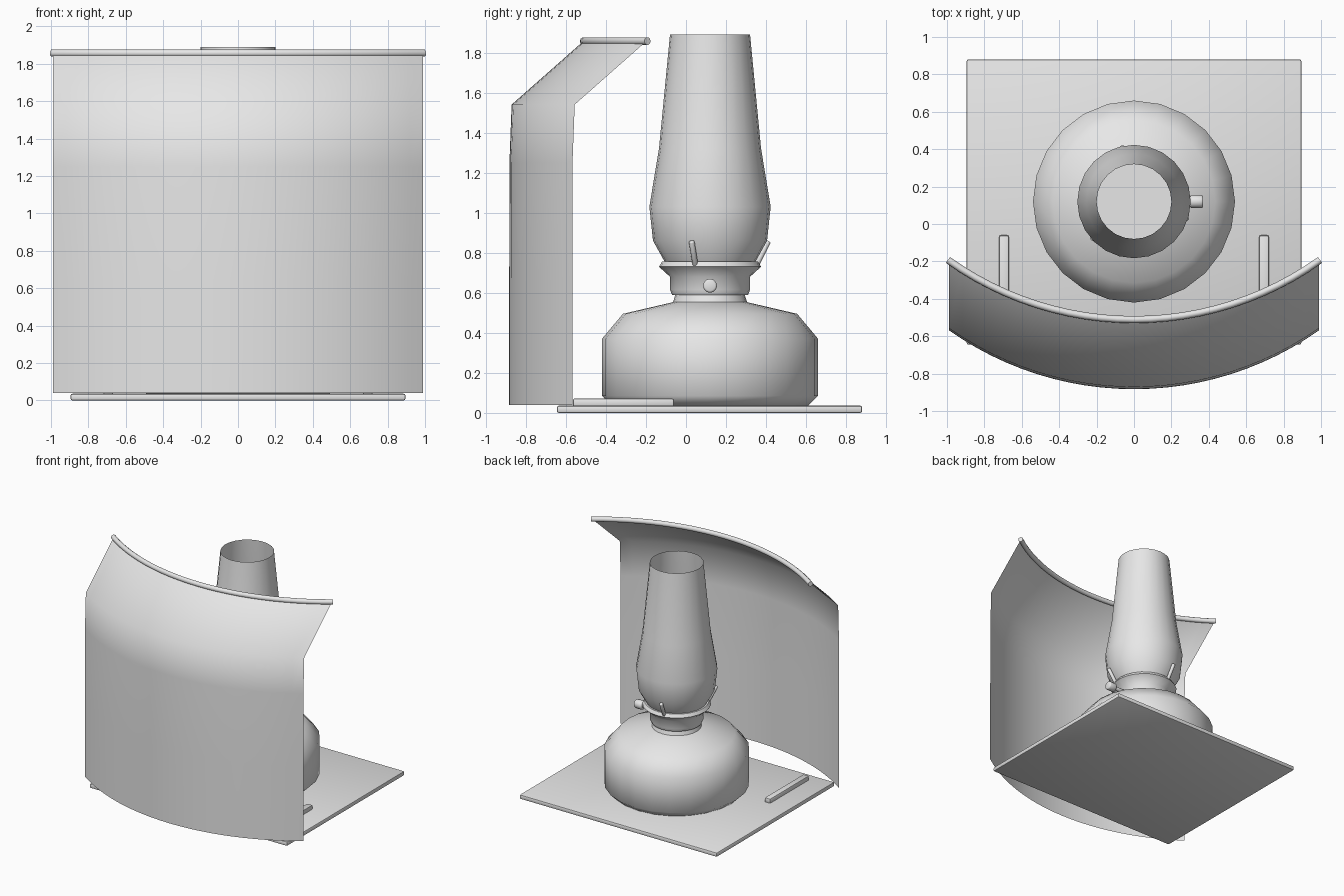
import bpy, bmesh, math
from mathutils import Vector

if "Cube" in bpy.data.objects:
    bpy.data.objects.remove(bpy.data.objects["Cube"])

grey = bpy.data.materials.new("plain_grey")
grey.diffuse_color = (0.8, 0.8, 0.8, 1)
grey.use_nodes = True
grey.node_tree.nodes["Principled BSDF"].inputs["Base Color"].default_value = grey.diffuse_color
LAMP_Y = 0.12


def finish(name, bm, angle=50):
    bmesh.ops.recalc_face_normals(bm, faces=bm.faces)
    mesh = bpy.data.meshes.new(name)
    bm.to_mesh(mesh)
    bm.free()
    ob = bpy.data.objects.new(name, mesh)
    bpy.context.collection.objects.link(ob)
    mesh.materials.append(grey)
    bpy.ops.object.select_all(action='DESELECT')
    ob.select_set(True)
    bpy.context.view_layer.objects.active = ob
    bpy.ops.object.shade_smooth_by_angle(angle=math.radians(angle))
    return ob


def box(name, lo, hi, bevel=0.01):
    bm = bmesh.new()
    bmesh.ops.create_cube(bm, size=1)
    for v in bm.verts:
        v.co = [(a + b) / 2 + c * (b - a) for a, b, c in zip(lo, hi, v.co)]
    bmesh.ops.bevel(bm, geom=bm.edges[:], offset=bevel, segments=2,
                    profile=0.5, affect='EDGES')
    return finish(name, bm, 35)


def lathe(name, profile, caps=True, segs=24):
    """Revolve (radius, z) points about the lamp axis."""
    bm = bmesh.new()
    rings = [[bm.verts.new((r * math.cos(2 * math.pi * i / segs),
                            LAMP_Y + r * math.sin(2 * math.pi * i / segs), z))
              for i in range(segs)] for r, z in profile]
    for a, b in zip(rings, rings[1:]):
        for i in range(segs):
            j = (i + 1) % segs
            bm.faces.new((a[i], a[j], b[j], b[i]))
    if caps:
        bm.faces.new(rings[0])
        bm.faces.new(rings[-1])
    return finish(name, bm)


def rod(name, start, end, radius, bevel=0.006, segs=12):
    start, end = Vector(start), Vector(end)
    axis = end - start
    bm = bmesh.new()
    bmesh.ops.create_cone(bm, cap_ends=True, segments=segs, radius1=radius,
                          radius2=radius, depth=axis.length)
    rims = [e for e in bm.edges if abs(e.verts[0].co.z - e.verts[1].co.z) < 1e-5]
    bmesh.ops.bevel(bm, geom=rims, offset=bevel, segments=2, profile=0.5,
                    affect='EDGES')
    turn = Vector((0, 0, 1)).rotation_difference(axis)
    for v in bm.verts:
        v.co = turn @ v.co + (start + end) / 2
    return finish(name, bm)


def arc(half_width, steps=24):
    """Shallow bow bulging to the front, lowest y at 0 in the middle."""
    R = 1.713
    top = math.asin(half_width / R)
    for i in range(steps + 1):
        t = -top + 2 * top * i / steps
        yield R * math.sin(t), R * (1 - math.cos(t)), t


# base plate and the two shield feet
box("base_plate", (-0.895, -0.645, 0), (0.895, 0.88, 0.036))
for side, s in (("left", -1), ("right", 1)):
    box(side + "_shield_foot", (s * 0.695 - 0.026, -0.565, 0.03),
        (s * 0.695 + 0.026, -0.06, 0.072))

# curved wind shield, thin sheet with an inclined top
bm = bmesh.new()
section = [(-0.883, 0.04), (-0.883, 0.65), (-0.882, 1.25), (-0.871, 1.54),
           (-0.52, 1.85)]
rows = [[bm.verts.new((x, y0 + dy, z)) for x, dy, _ in arc(0.99)]
        for y0, z in section]
for a, b in zip(rows, rows[1:]):
    for i in range(len(a) - 1):
        bm.faces.new((a[i], a[i + 1], b[i + 1], b[i]))
finish("wind_shield", bm, 60)

# rounded rail along the shield's top edge
bm = bmesh.new()
rings = []
for x, dy, t in arc(0.995):
    ring = []
    for k in range(10):
        a = 2 * math.pi * k / 10
        o = 0.019 * math.cos(a)
        ring.append(bm.verts.new((x - o * math.sin(t), -0.511 + dy + o * math.cos(t),
                                  1.857 + 0.02 * math.sin(a))))
    rings.append(ring)
for a, b in zip(rings, rings[1:]):
    for k in range(10):
        bm.faces.new((a[k], a[(k + 1) % 10], b[(k + 1) % 10], b[k]))
bm.faces.new(rings[0])
bm.faces.new(rings[-1])
finish("shield_rail", bm)

# lamp: oil tank, burner collar, open glass chimney
lathe("oil_tank", [(0.49, 0.036), (0.54, 0.085), (0.54, 0.37), (0.435, 0.495),
                   (0.185, 0.553), (0.17, 0.60)])
lathe("burner_collar", [(0.19, 0.59), (0.2, 0.615), (0.2, 0.68), (0.255, 0.73),
                        (0.24, 0.755)])
lathe("glass_chimney", [(0.225, 0.752), (0.285, 0.86), (0.303, 1.03), (0.255, 1.32),
                        (0.2, 1.89)], caps=False)

# wick knob on its shaft
rod("knob_shaft", (0.18, LAMP_Y, 0.635), (0.32, LAMP_Y, 0.635), 0.016)
rod("wick_knob", (0.3, LAMP_Y, 0.635), (0.37, LAMP_Y, 0.635), 0.035, 0.01)

# three prongs leaning outward around the chimney
for n in range(3):
    a = math.radians(-18 + 120 * n)
    low, high = [(r * math.cos(a), LAMP_Y + r * math.sin(a), z)
                 for r, z in ((0.235, 0.735), (0.298, 0.858))]
    rod(f"chimney_prong_{n + 1}", low, high, 0.014)
